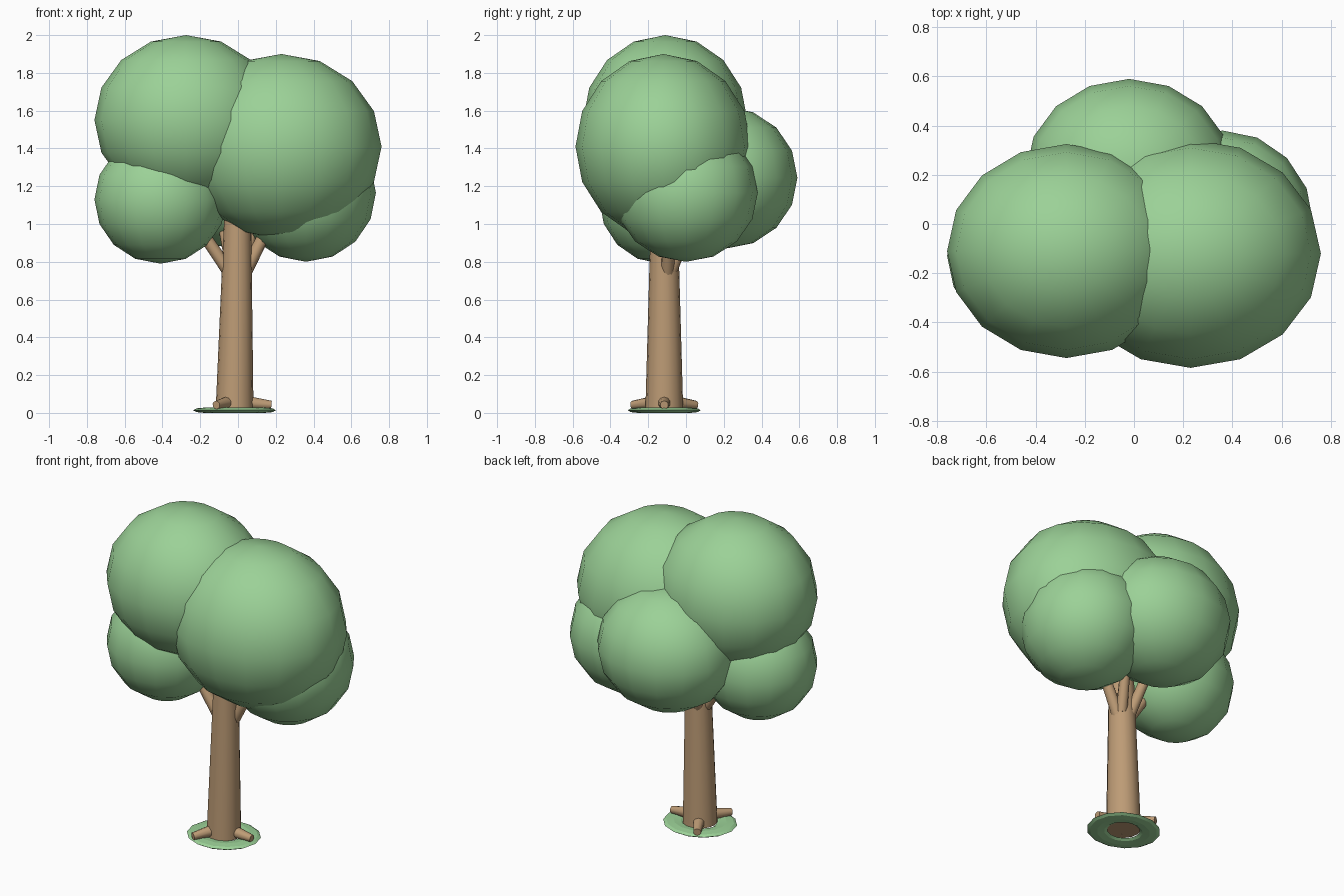
import bpy
from math import cos, sin, radians
from mathutils import Vector

cube = bpy.data.objects.get("Cube")
if cube:
    bpy.data.objects.remove(cube, do_unlink=True)


def make_material(name, colour):
    mat = bpy.data.materials.new(name)
    mat.use_nodes = True
    mat.diffuse_color = (*colour, 1)
    bsdf = next(n for n in mat.node_tree.nodes if n.type == 'BSDF_PRINCIPLED')
    bsdf.inputs["Base Color"].default_value = (*colour, 1)
    bsdf.inputs["Roughness"].default_value = 0.9
    return mat


green = make_material("leaf green", (0.33, 0.64, 0.31))
brown = make_material("bark brown", (0.51, 0.33, 0.18))


def finish(name, mat, angle):
    obj = bpy.context.object
    obj.name = name
    obj.data.materials.append(mat)
    bpy.ops.object.shade_smooth_by_angle(angle=radians(angle))
    return obj


def limb(name, start, end, r_start, r_end, sides):
    """Tapered cylinder between two points."""
    start, end = Vector(start), Vector(end)
    axis = end - start
    bpy.ops.mesh.primitive_cone_add(
        vertices=sides, radius1=r_start, radius2=r_end, depth=axis.length,
        location=(start + end) / 2,
        rotation=axis.to_track_quat('Z', 'Y').to_euler())
    return finish(name, brown, 50)


def leaf_ball(name, centre, radii):
    """Slightly squashed low-poly ball of leaves."""
    bpy.ops.mesh.primitive_uv_sphere_add(
        segments=16, ring_count=8, radius=1, location=centre)
    bpy.context.object.scale = radii
    return finish(name, green, 60)


# Crown
leaf_ball("crown_upper_right", (-0.275, -0.11, 1.55), (0.485, 0.435, 0.45))
leaf_ball("crown_upper_left", (0.23, -0.12, 1.41), (0.53, 0.465, 0.49))
leaf_ball("crown_lower_right", (-0.41, -0.13, 1.13), (0.35, 0.33, 0.34))
leaf_ball("crown_lower_left", (0.36, 0.0, 1.165), (0.37, 0.38, 0.365))
leaf_ball("crown_back", (-0.02, 0.21, 1.245), (0.42, 0.38, 0.375))

# Trunk
base_x, base_y = -0.018, -0.115
limb("trunk", (base_x, base_y, 0.02), (0.0, base_y, 1.15), 0.1, 0.068, 16)

# Branches
limb("branch_right", (-0.03, -0.115, 0.72), (-0.26, -0.12, 1.06), 0.034, 0.03, 10)
limb("branch_left", (0.03, -0.1, 0.73), (0.2, -0.08, 1.06), 0.036, 0.03, 10)
for name, side in (("right", -1), ("left", 1)):
    limb("branch_back_" + name, (side * 0.03, -0.075, 0.76),
         (side * 0.1, 0.06, 1.1), 0.033, 0.027, 10)

# Roots
for i in range(3):
    a = radians(120 * i)
    limb(f"root_{i + 1}",
         (base_x + 0.06 * cos(a), base_y + 0.06 * sin(a), 0.055),
         (base_x + 0.195 * cos(a), base_y + 0.195 * sin(a), 0.042),
         0.036, 0.022, 10)

# Grass ring around the foot
bpy.ops.mesh.primitive_torus_add(
    major_segments=14, minor_segments=8, major_radius=0.155,
    minor_radius=0.06, location=(base_x, base_y, 0.014))
bpy.context.object.scale = (1.02, 0.92, 0.235)
finish("grass_ring", green, 40)
